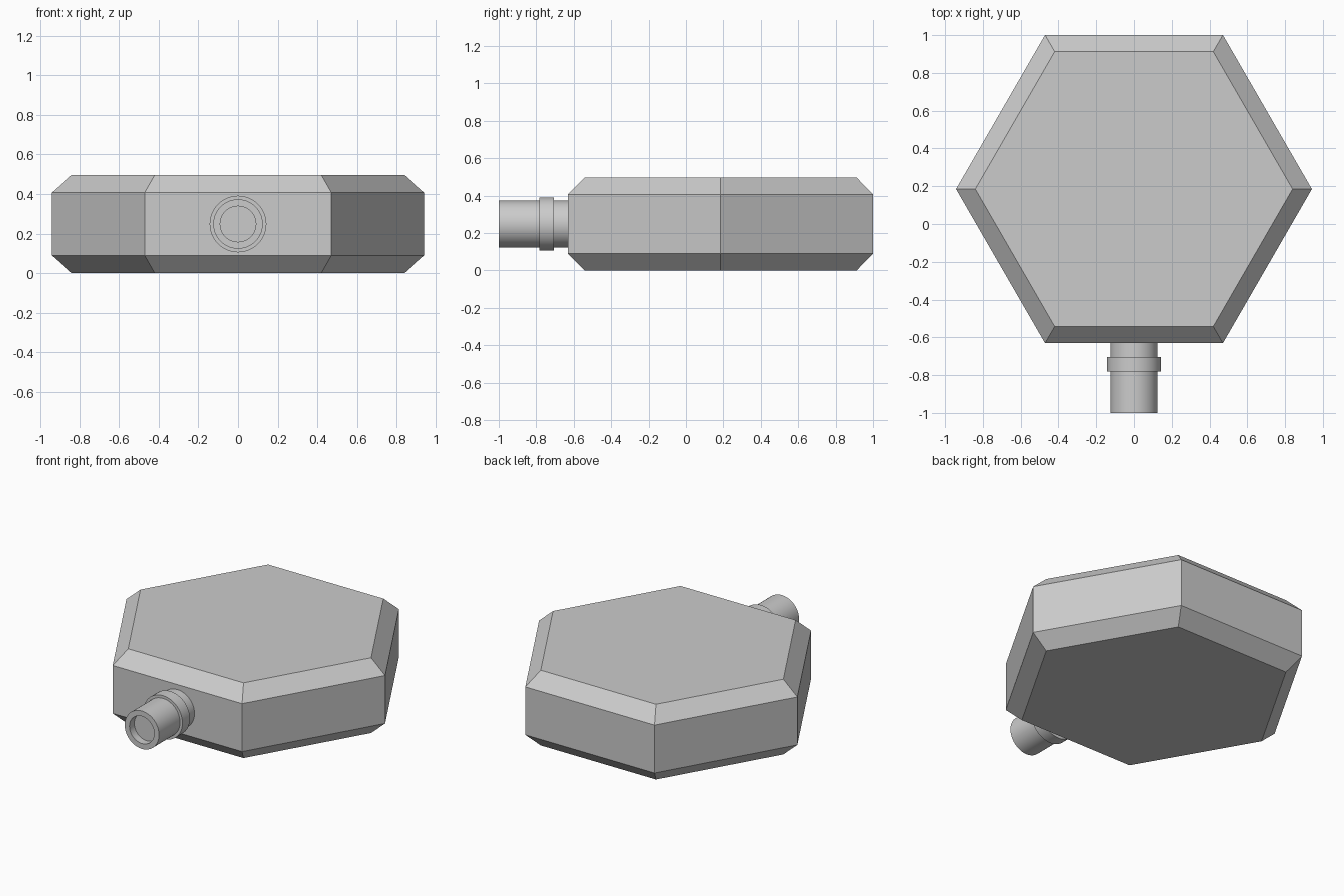
import bpy, bmesh, math

if "Cube" in bpy.data.objects:
    bpy.data.objects.remove(bpy.data.objects["Cube"])

CY = 0.185      # centre of the hexagonal body in y
CZ = 0.248      # height of the nozzle axis


def lathe(name, profile, sides, smooth=False):
    """Spin (radius, height) points around z, capping both ends."""
    bm = bmesh.new()
    rings = []
    for r, h in profile:
        rings.append([bm.verts.new((r * math.cos(2 * math.pi * i / sides),
                                    r * math.sin(2 * math.pi * i / sides), h))
                      for i in range(sides)])
    for a, b in zip(rings, rings[1:]):
        for i in range(sides):
            j = (i + 1) % sides
            bm.faces.new((a[i], a[j], b[j], b[i]))
    bm.faces.new(rings[0][::-1])
    bm.faces.new(rings[-1])
    bmesh.ops.recalc_face_normals(bm, faces=bm.faces[:])
    mesh = bpy.data.meshes.new(name)
    bm.to_mesh(mesh)
    bm.free()
    obj = bpy.data.objects.new(name, mesh)
    bpy.context.collection.objects.link(obj)
    if smooth:
        bpy.ops.object.select_all(action='DESELECT')
        obj.select_set(True)
        bpy.context.view_layer.objects.active = obj
        bpy.ops.object.shade_smooth_by_angle(angle=math.radians(30))
    return obj


# Hexagonal body with chamfered top and bottom
body = lathe("hexagonal_body",
             [(0.84, 0), (0.942, 0.09), (0.942, 0.406), (0.84, 0.496)], 6)
body.location = (0, CY, 0)

# Nozzle pipe: starts inside the body, shallow recess in the open end
pipe = lathe("nozzle_pipe",
             [(0.125, 0.6), (0.125, 1.0), (0.09, 1.0), (0.09, 0.95)], 48, True)

# Raised collar around the pipe
collar = lathe("nozzle_collar", [(0.143, 0.705), (0.143, 0.782)], 48, True)

# Point the nozzle parts towards the front
for part in (pipe, collar):
    part.rotation_euler = (math.pi / 2, 0, 0)
    part.location = (0, 0, CZ)
